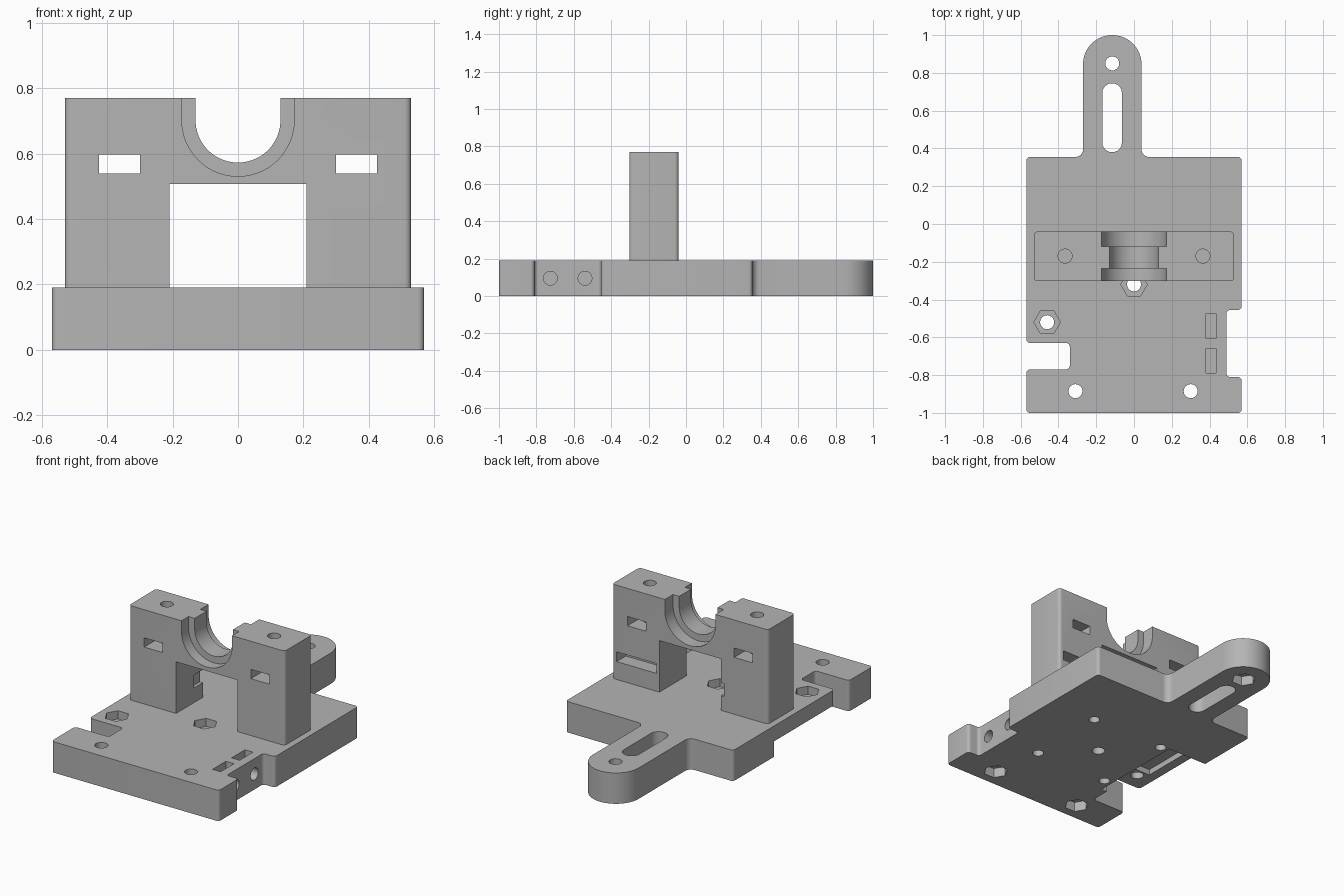
import bpy
import bmesh
from math import cos, sin, pi, radians
from mathutils import Vector

if "Cube" in bpy.data.objects:
    bpy.data.objects.remove(bpy.data.objects["Cube"], do_unlink=True)

grey = bpy.data.materials.new("plain grey")
grey.use_nodes = True
grey.diffuse_color = (0.46, 0.46, 0.46, 1)
grey.node_tree.nodes["Principled BSDF"].inputs["Base Color"].default_value = (0.46, 0.46, 0.46, 1)

TOP = 0.19       # plate thickness
BOLT = 0.037     # bolt hole radius
NUT = 0.07       # nut pocket radius


def prism(name, outline, axis, lo, hi):
    """Extrude a flat outline along an axis."""
    place = {"x": lambda u, v, w: (w, u, v),
             "y": lambda u, v, w: (u, w, v),
             "z": lambda u, v, w: (u, v, w)}[axis]
    bm = bmesh.new()
    rings = [[bm.verts.new(place(u, v, w)) for u, v in outline] for w in (lo, hi)]
    for ring in rings:
        bm.faces.new(ring)
    n = len(outline)
    for i in range(n):
        j = (i + 1) % n
        bm.faces.new((rings[0][i], rings[0][j], rings[1][j], rings[1][i]))
    bmesh.ops.recalc_face_normals(bm, faces=bm.faces)
    mesh = bpy.data.meshes.new(name)
    bm.to_mesh(mesh)
    bm.free()
    mesh.materials.append(grey)
    obj = bpy.data.objects.new(name, mesh)
    bpy.context.collection.objects.link(obj)
    return obj


def rounded(corners, steps=6):
    """Fillet right-angled corners given as (u, v, radius)."""
    pts = []
    for i, (u, v, r) in enumerate(corners):
        p = Vector((u, v))
        if r == 0:
            pts.append(p)
            continue
        a = (Vector(corners[i - 1][:2]) - p).normalized()
        b = (Vector(corners[(i + 1) % len(corners)][:2]) - p).normalized()
        n = steps if r < 0.1 else steps * 3
        for k in range(n + 1):
            t = k / n * pi / 2
            q = p + r * (a + b) - r * (b * cos(t) + a * sin(t))
            if not pts or (q - pts[-1]).length > 1e-4:
                pts.append(q)
    return pts


def rect(u0, u1, v0, v1, r=0):
    return rounded([(u0, v0, r), (u1, v0, r), (u1, v1, r), (u0, v1, r)])


def circle(u, v, r, n=32):
    return [(u + r * cos(2 * pi * k / n), v + r * sin(2 * pi * k / n)) for k in range(n)]


def channel(r, centre, top, n=40):
    """U-shaped outline, open at the top."""
    arc = [(r * cos(pi + pi * k / n), centre + r * sin(pi + pi * k / n)) for k in range(n + 1)]
    return arc + [(r, top), (-r, top)]


def cut(target, outline, axis, lo, hi):
    cutter = prism("cutter", outline, axis, lo, hi)
    mod = target.modifiers.new("cut", "BOOLEAN")
    mod.operation = "DIFFERENCE"
    mod.solver = "EXACT"
    mod.object = cutter
    bpy.context.view_layer.update()
    bpy.context.view_layer.objects.active = target
    bpy.ops.object.modifier_apply(modifier=mod.name)
    bpy.data.objects.remove(cutter, do_unlink=True)


# Base plate with rear tongue and two side notches
R = 0.02
base = prism("base_plate", rounded([
    (-0.57, -1, R), (0.57, -1, R),
    (0.57, -0.81, R), (0.49, -0.81, R), (0.49, -0.455, R), (0.57, -0.455, R),
    (0.57, 0.355, R), (0.04, 0.355, 0.04),
    (0.04, 1, 0.155), (-0.27, 1, 0.155),
    (-0.27, 0.355, 0.04), (-0.57, 0.355, R),
    (-0.57, -0.63, R), (-0.34, -0.63, R), (-0.34, -0.77, R), (-0.57, -0.77, R),
]), "z", 0, TOP)

# Adjustment slot in the tongue
cut(base, rect(-0.168, -0.064, 0.38, 0.745, 0.0515), "z", -0.1, 0.3)

# Clamp recess under the left-hand edge, with a shallow pocket in its ceiling
cut(base, rect(-0.7, -0.3, -0.65, -0.04), "z", -0.1, 0.095)
cut(base, rect(-0.51, -0.40, -0.47, -0.14), "z", 0.05, 0.13)

# Bolt holes with nut pockets on the underside
for x, y in ((-0.31, -0.885), (0.30, -0.885), (-0.115, 0.85)):
    cut(base, circle(x, y, BOLT), "z", -0.1, 0.3)
    cut(base, circle(x, y, NUT, 6), "z", -0.1, 0.06)

# Bolt holes with nut pockets on the top
for x, y in ((-0.46, -0.52), (0, -0.32)):
    cut(base, circle(x, y, BOLT), "z", -0.1, 0.3)
    cut(base, circle(x, y, NUT, 6), "z", TOP - 0.05, 0.3)

# Blind screw holes on the underside
for x in (-0.25, 0.25):
    for y in (-0.06, -0.565):
        cut(base, circle(x, y, 0.032, 24), "z", -0.1, 0.13)

# Side bolt holes and their nut slots
for y in (-0.54, -0.725):
    cut(base, circle(y, 0.095, BOLT), "x", 0.32, 0.6)
    cut(base, rect(0.38, 0.435, y - 0.065, y + 0.065), "z", 0.03, 0.3)

# Tower: two legs and a bridge with a stepped cradle
HIGH = 0.77
tower = prism("bearing_tower", rect(-0.53, 0.53, -0.303, -0.04, R), "z", TOP, HIGH)
cut(tower, rect(-0.209, 0.209, 0.1, 0.507), "y", -0.5, 0.2)
cut(tower, channel(0.13, 0.703, 1), "y", -0.5, 0.2)
cut(tower, channel(0.172, 0.703, 1), "y", -0.5, -0.235)
cut(tower, channel(0.172, 0.703, 1), "y", -0.12, 0.2)

# Nut windows and cap bolt holes
for side in (-1, 1):
    cut(tower, rect(side * 0.363 - 0.063, side * 0.363 + 0.063, 0.54, 0.597), "y", -0.5, 0.2)
    cut(tower, circle(side * 0.365, -0.17, BOLT), "z", 0.45, 1)

# Blind slot in the rear of one leg and a small corner notch in the other
cut(tower, rect(0.23, 0.50, 0.30, 0.36), "y", -0.13, 0.2)
cut(tower, rect(-0.23, -0.1, 0.28, 0.36), "y", -0.13, 0.2)

# Smooth the curved walls, keep edges sharp
bpy.ops.object.select_all(action="DESELECT")
for obj in (base, tower):
    obj.select_set(True)
bpy.context.view_layer.objects.active = base
bpy.ops.object.shade_smooth_by_angle(angle=radians(30))
